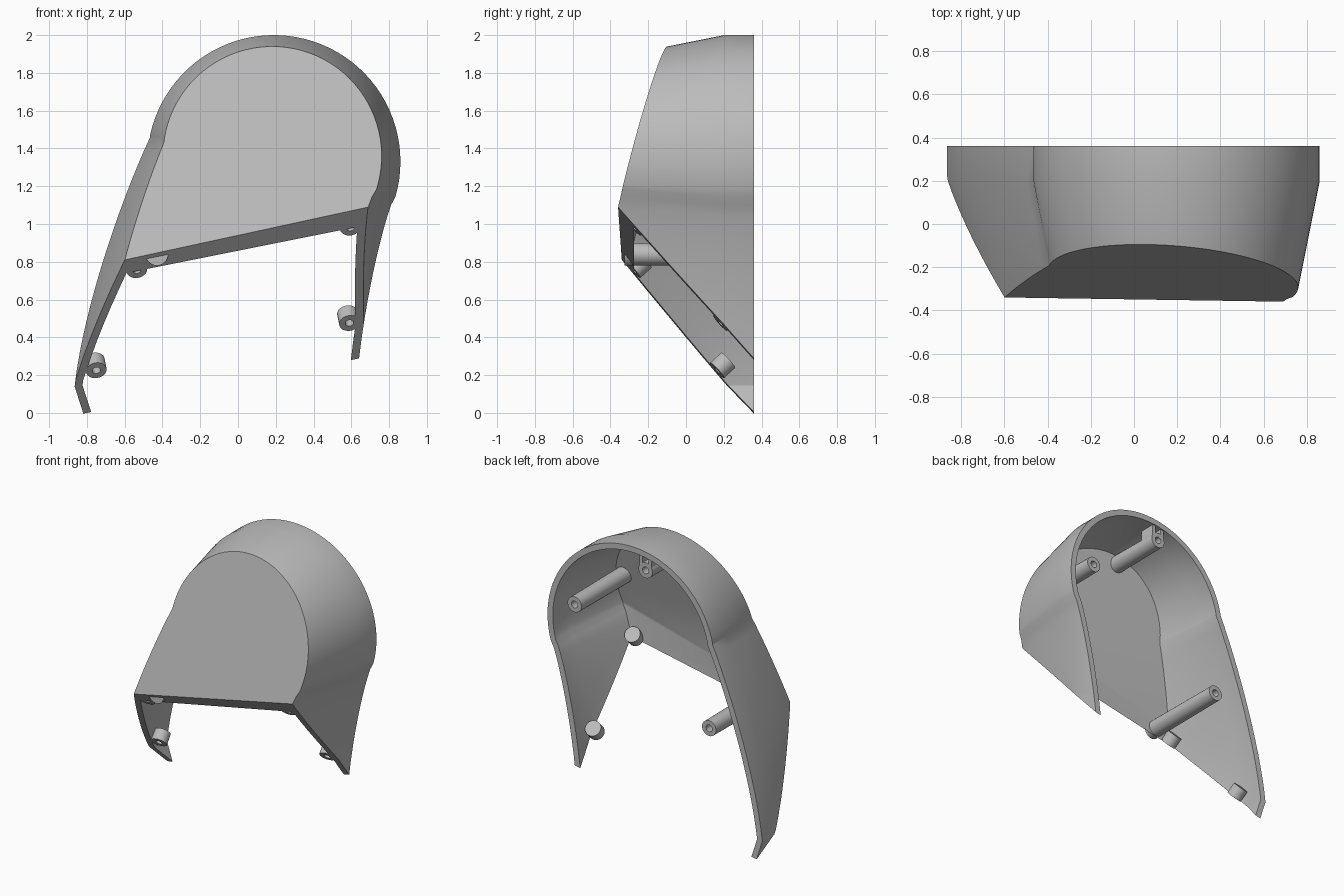
import bpy, bmesh, math
from mathutils import Vector
from mathutils.geometry import interpolate_bezier

if "Cube" in bpy.data.objects:
    bpy.data.objects.remove(bpy.data.objects["Cube"])

grey = bpy.data.materials.new("matte grey")
grey.use_nodes = True
COLOUR = (0.5, 0.5, 0.5, 1)
grey.diffuse_color = COLOUR
grey.node_tree.nodes["Principled BSDF"].inputs["Base Color"].default_value = COLOUR

WALL = 0.042
DRAFT = 0.2
# Front plate plane, underside cut plane and lip plane: point and outward normal
FRONT_P, FRONT_N = Vector((-0.6, -0.34, 0.81)), Vector((-0.072, -1, 0.262)).normalized()
UNDER_N = Vector((0.2, -1.1, -1)).normalized()
LIP_P, LIP_N = Vector((0, -0.275, 0.858)), Vector((0.01, -1, -0.05)).normalized()


def make_object(name, bm):
    bmesh.ops.recalc_face_normals(bm, faces=bm.faces)
    mesh = bpy.data.meshes.new(name)
    bm.to_mesh(mesh)
    bm.free()
    mesh.materials.append(grey)
    ob = bpy.data.objects.new(name, mesh)
    bpy.context.collection.objects.link(ob)
    return ob


def smooth(ob):
    bpy.ops.object.select_all(action="DESELECT")
    ob.select_set(True)
    bpy.context.view_layer.objects.active = ob
    bpy.ops.object.shade_smooth_by_angle(angle=math.radians(22))


def bezier(a, b, c, d, n):
    return [Vector(p) for p in interpolate_bezier(Vector(a), Vector(b), Vector(c), Vector(d), n)]


def outline():
    """Back outline in x, z: right leg, round top, left leg."""
    right = bezier((0.64, 0.28), (0.67, 0.55), (0.74, 0.9), (0.81, 1.1), 12)
    arc = [Vector((0.19 + 0.67 * math.cos(a), 1.33 + 0.67 * math.sin(a)))
           for a in (math.radians(-16 + 4 * i) for i in range(47))]
    left = bezier((-0.465, 1.46), (-0.62, 1.13), (-0.82, 0.55), (-0.865, 0.14), 16)
    return ([Vector((0.615, -0.15))] + [p.to_2d() for p in right] + arc
            + [p.to_2d() for p in left] + [Vector((-0.82, 0)), Vector((-0.77, -0.15))])


def inset(points, d):
    result = []
    for i, p in enumerate(points):
        t = (points[min(i + 1, len(points) - 1)] - points[max(i - 1, 0)]).normalized()
        result.append(p + Vector((-t.y, t.x)) * d)
    return result


def drafted_solid(back, extra):
    """Straight at the back, then tapering towards the front."""
    bm = bmesh.new()
    rings = []
    for y in (back, 0.2, -0.5):
        pts = inset(outline(), max(0.2 - y, 0) * DRAFT + extra)
        rings.append([bm.verts.new((p.x, y, p.y)) for p in pts])
    n = len(rings[0])
    for a, b in zip(rings, rings[1:]):
        for i in range(n):
            j = (i + 1) % n
            bm.faces.new((a[i], a[j], b[j], b[i]))
    bm.faces.new(rings[0])
    bm.faces.new(rings[-1])
    return bm


def slice_off(bm, point, normal):
    cut = bmesh.ops.bisect_plane(bm, geom=bm.verts[:] + bm.edges[:] + bm.faces[:], dist=1e-5,
                                 plane_co=point, plane_no=normal, clear_outer=True)
    edges = [e for e in cut["geom_cut"] if isinstance(e, bmesh.types.BMEdge)]
    bmesh.ops.holes_fill(bm, edges=edges, sides=0)


# Hollow shell: outer body minus the cavity
body = drafted_solid(0.36, 0)
slice_off(body, FRONT_P, FRONT_N)
slice_off(body, FRONT_P, UNDER_N)
shell = make_object("cover_shell", body)

hollow = drafted_solid(0.5, WALL)
slice_off(hollow, FRONT_P - FRONT_N * WALL, FRONT_N)
slice_off(hollow, LIP_P, LIP_N)
cavity = make_object("cavity_cutter", hollow)
cavity.hide_render = True

mod = shell.modifiers.new("hollow", "BOOLEAN")
mod.operation = "DIFFERENCE"
mod.solver = "EXACT"
mod.object = cavity
bpy.context.view_layer.objects.active = shell
bpy.ops.object.modifier_apply(modifier=mod.name)
bpy.data.objects.remove(cavity)
smooth(shell)


def socket(name, face, axis, length, r0, r1, hole, depth, steps=28):
    """Round post with a blind hole; face is the centre of its open end."""
    profile = [(0, depth), (hole, depth), (hole, 0), (r0, 0), (r1, length), (0, length)]
    bm = bmesh.new()
    verts = [bm.verts.new((r, 0, z)) for r, z in profile]
    edges = [bm.edges.new(pair) for pair in zip(verts, verts[1:])]
    bmesh.ops.spin(bm, geom=verts + edges, axis=(0, 0, 1), cent=(0, 0, 0),
                   angle=math.tau, steps=steps)
    bmesh.ops.remove_doubles(bm, verts=bm.verts, dist=1e-4)
    ob = make_object(name, bm)
    ob.rotation_mode = "QUATERNION"
    ob.rotation_quaternion = Vector(axis).to_track_quat("Z", "Y")
    ob.location = face
    smooth(ob)
    return ob


# Short screw bosses standing on the underside cut
for name, x, z in (("upper_left_boss", 0.595, 0.98), ("upper_right_boss", -0.535, 0.755),
                   ("lower_left_boss", 0.59, 0.475), ("lower_right_boss", -0.75, 0.225)):
    y = FRONT_P.y + (FRONT_P.z + 0.2 * (x - FRONT_P.x) - z) / 1.1
    socket(name, (x, y, z), -UNDER_N, 0.08, 0.055, 0.055, 0.022, 0.05)

# Long posts from the front plate to the open back
for name, x, z in (("left_post", 0.65, 1.45), ("right_post", -0.43, 0.84), ("top_post", 0.08, 1.85)):
    plate_y = FRONT_P.y - 0.072 * (x - FRONT_P.x) + 0.262 * (z - FRONT_P.z)
    socket(name, (x, 0.35, z), (0, -1, 0), 0.33 - plate_y, 0.056, 0.06, 0.025, 0.15)

# Pair of clips holding the top post to the rim
for side, x in (("left", 0.115), ("right", 0.045)):
    bm = bmesh.new()
    bmesh.ops.create_cube(bm, size=1)
    for v in bm.verts:
        v.co = Vector((x, 0.29, 1.915)) + v.co * Vector((0.025, 0.12, 0.1))
    make_object(side + "_rim_clip", bm)
